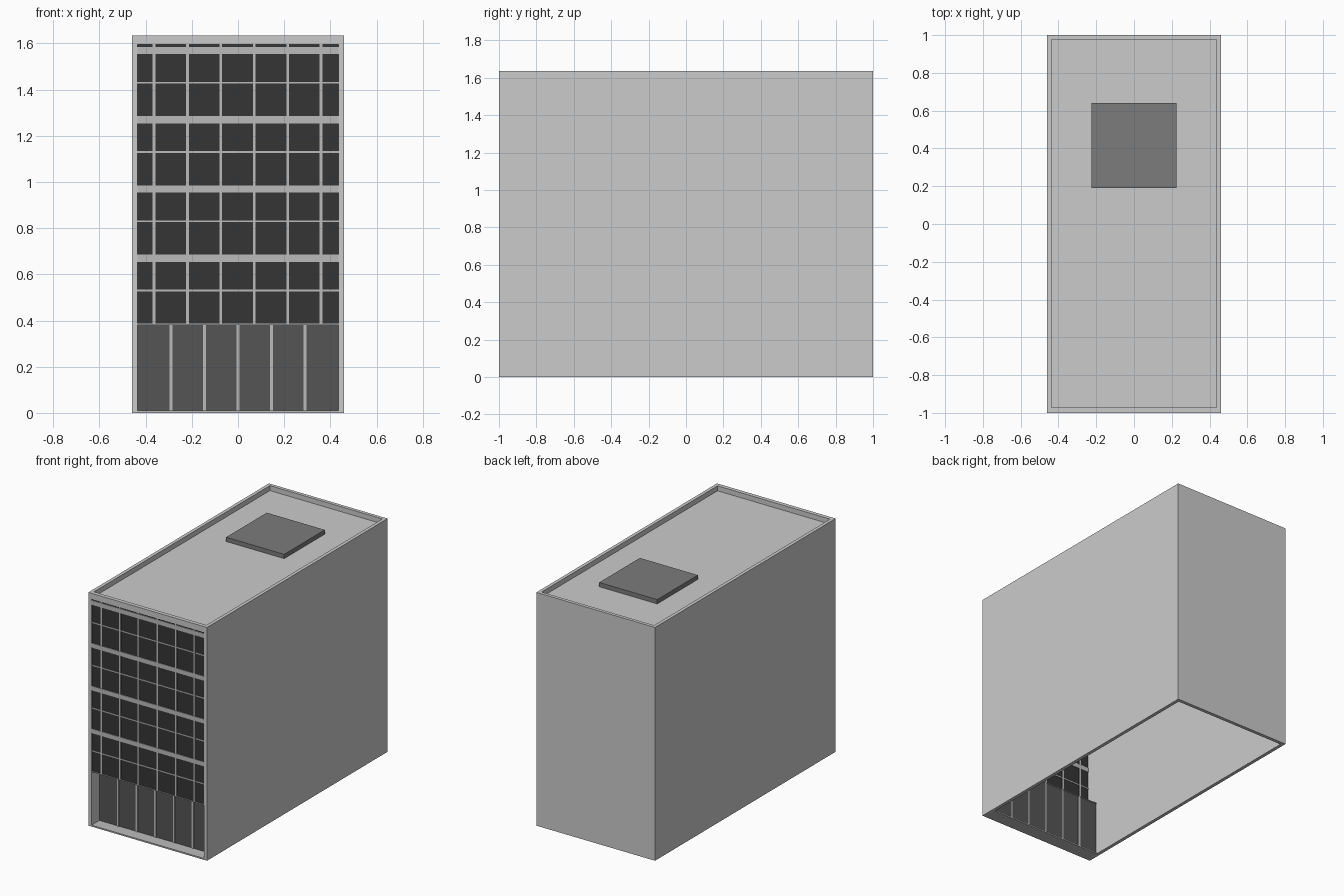
import bpy, bmesh
from mathutils import Matrix, Vector

if "Cube" in bpy.data.objects:
    bpy.data.objects.remove(bpy.data.objects["Cube"])


def material(name, v):
    m = bpy.data.materials.new(name)
    m.diffuse_color = (v, v, v, 1)
    m.use_nodes = True
    m.node_tree.nodes["Principled BSDF"].inputs["Base Color"].default_value = m.diffuse_color
    return m


GLASS = material("dark_glass", 0.035)
SHOP = material("shop_glass", 0.09)
TRIM = material("light_trim", 0.5)
PLANT = material("roof_unit_grey", 0.2)


def boxes(name, spans, mat=None):
    """One object from boxes given as (x0, x1, y0, y1, z0, z1)."""
    bm = bmesh.new()
    for x0, x1, y0, y1, z0, z1 in spans:
        size = Vector((x1 - x0, y1 - y0, z1 - z0))
        mid = Vector((x0 + x1, y0 + y1, z0 + z1)) / 2
        bmesh.ops.create_cube(bm, size=1, matrix=Matrix.Translation(mid) @ Matrix.Diagonal(size).to_4x4())
    me = bpy.data.meshes.new(name)
    bm.to_mesh(me)
    bm.free()
    ob = bpy.data.objects.new(name, me)
    bpy.context.collection.objects.link(ob)
    if mat:
        me.materials.append(mat)
    return ob


W, D, H, T = 0.46, 1.0, 1.635, 0.024
I = W - T                      # inner half width
SHOP_Y, SHOP_TOP = -0.91, 0.385

# Shell: hollow, open underneath, side and back walls
shell = bmesh.new()
outline = [(-W, -D), (-I, -D), (-I, D - T), (I, D - T), (I, -D), (W, -D), (W, D), (-W, D)]
face = shell.faces.new([shell.verts.new((x, y, 0)) for x, y in outline])
ext = bmesh.ops.extrude_face_region(shell, geom=[face])
bmesh.ops.translate(shell, vec=(0, 0, H), verts=[v for v in ext["geom"] if isinstance(v, bmesh.types.BMVert)])
bmesh.ops.recalc_face_normals(shell, faces=shell.faces)
mesh = bpy.data.meshes.new("outer_walls")
shell.to_mesh(mesh)
shell.free()
bpy.context.collection.objects.link(bpy.data.objects.new("outer_walls", mesh))

# Front parapet beam, roof deck, entrance step and roof unit
boxes("front_parapet", [(-I, I, -D, -D + 0.028, 1.595, H)])
boxes("roof_deck", [(-I, I, -D + 0.028, D - T, 1.585, 1.6)])
boxes("entrance_step", [(-I, I, -D, SHOP_Y + 0.01, 0, 0.01)], TRIM)
boxes("roof_unit", [(-0.225, 0.225, 0.19, 0.64, 1.6, 1.63)], PLANT)

# Upper curtain wall: glass, floor bands, transoms and mullions
boxes("upper_glass", [(-I, I, -0.993, -0.988, SHOP_TOP, 1.597)], GLASS)
boxes("floor_bands", [(-I, I, -0.998, -0.983, z, z + 0.031) for z in (0.654, 0.954, 1.254, 1.554)], TRIM)
boxes("transoms", [(-I, I, -0.996, -0.985, z - 0.004, z + 0.004) for z in (0.53, 0.83, 1.13, 1.43)], TRIM)
boxes("mullions", [(x - 0.006, x + 0.006, -0.997, -0.984, SHOP_TOP, 1.597)
                   for x in (-0.364 + 0.1448 * i for i in range(6))], TRIM)

# Recessed shopfront: soffit, glass, posts and rails
boxes("soffit", [(-I, I, -0.996, SHOP_Y + 0.006, SHOP_TOP - 0.004, SHOP_TOP + 0.002)], TRIM)
boxes("shop_glass", [(-I, I, SHOP_Y - 0.003, SHOP_Y + 0.003, 0.01, SHOP_TOP - 0.004)], SHOP)
boxes("shop_posts", [(0.145 * i - 0.007, 0.145 * i + 0.007, SHOP_Y - 0.008, SHOP_Y + 0.008, 0.01, SHOP_TOP - 0.004)
                     for i in range(-2, 3)], TRIM)
